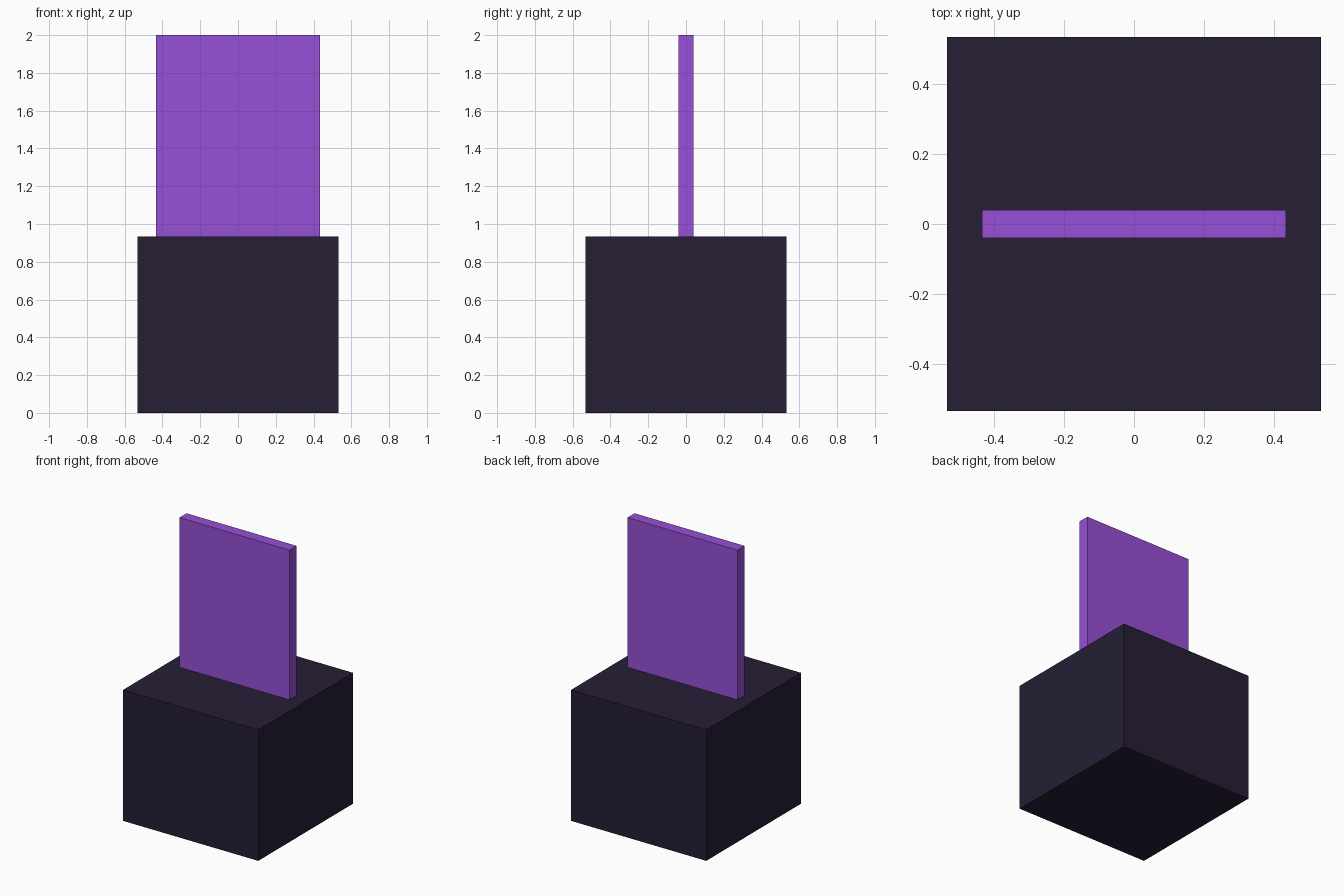
import bpy

if "Cube" in bpy.data.objects:
    bpy.data.objects.remove(bpy.data.objects["Cube"])


def material(name, rgb):
    mat = bpy.data.materials.new(name)
    mat.diffuse_color = (*rgb, 1.0)
    mat.use_nodes = True
    mat.node_tree.nodes["Principled BSDF"].inputs["Base Color"].default_value = mat.diffuse_color
    return mat


def box(name, size, bottom, mat):
    """Axis-aligned box centred on x = y = 0, resting at the given height."""
    bpy.ops.mesh.primitive_cube_add(size=1, location=(0, 0, bottom + size[2] / 2))
    obj = bpy.context.object
    obj.name = name
    obj.scale = size
    bpy.ops.object.transform_apply(location=False, rotation=False, scale=True)
    obj.data.materials.append(mat)
    return obj


U = 2 / 30  # the design sits on a grid of 30 units in height

dark = material("dark_stone", (0.019, 0.013, 0.036))
purple = material("purple_panel", (0.305, 0.080, 0.680))

# Heavy block at the bottom
box("base_block", (16 * U, 16 * U, 14 * U), 0, dark)

# Thin upright panel standing on the block
box("upright_panel", (13 * U, 1.2 * U, 16 * U), 14 * U, purple)
